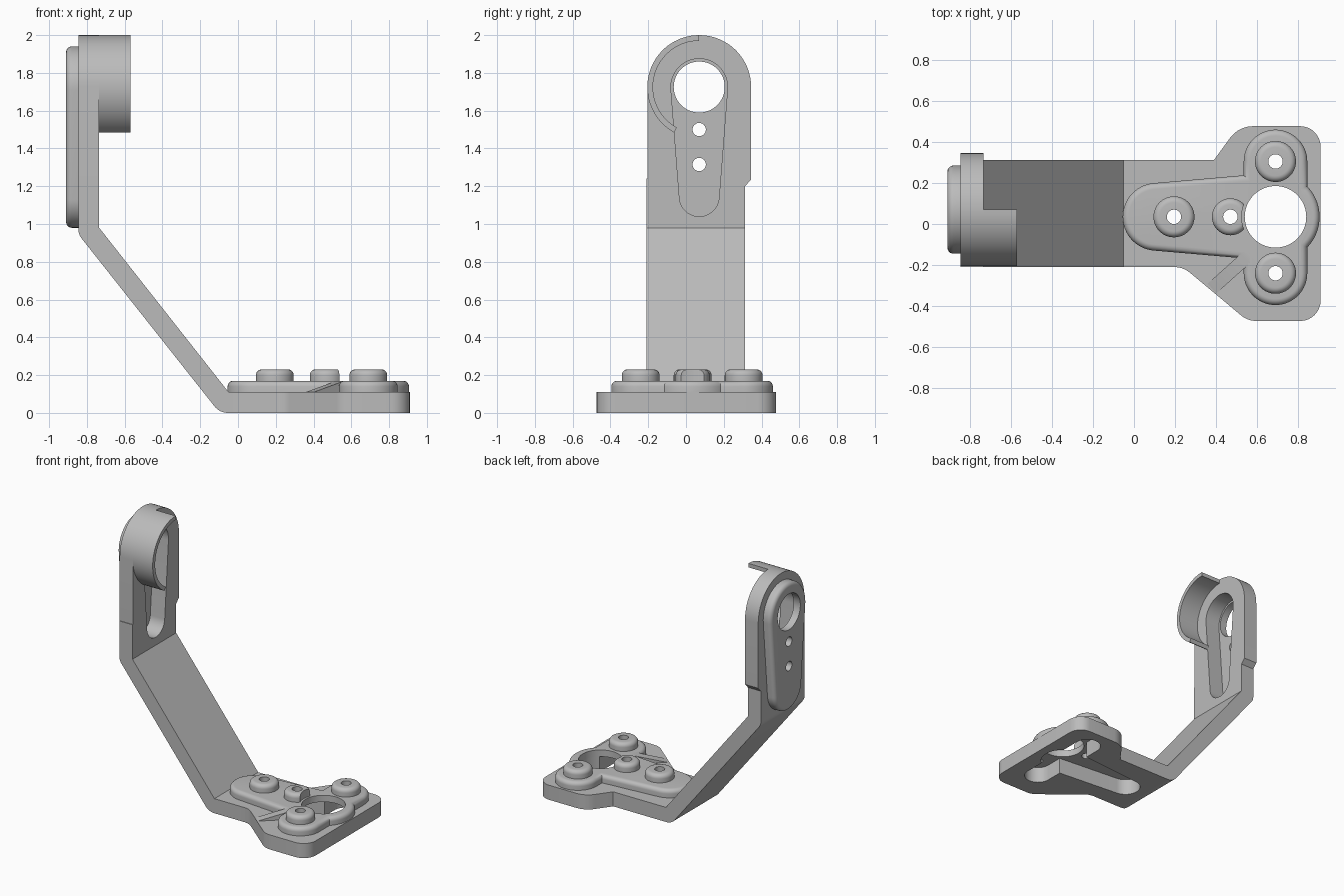
import bpy, bmesh
from math import pi, cos, sin, acos, atan2, tan, radians
from mathutils import Vector, Matrix

if "Cube" in bpy.data.objects:
    bpy.data.objects.remove(bpy.data.objects["Cube"])

grey = bpy.data.materials.new("plain grey")
grey.use_nodes = True
grey.diffuse_color = (0.5, 0.5, 0.5, 1)
grey.node_tree.nodes["Principled BSDF"].inputs["Base Color"].default_value = (0.5, 0.5, 0.5, 1)

# Frames mapping a 2D outline (u, v) and a depth w into the model
FLOOR = Matrix.Identity(4)
WALL = Matrix(((0, 0, 1, 0), (1, 0, 0, 0), (0, 1, 0, 0), (0, 0, 0, 1)))
SIDE = Matrix(((1, 0, 0, 0), (0, 0, 1, 0), (0, 1, 0, 0), (0, 0, 0, 1)))


def arc(c, r, a, b, n=32):
    return [(c[0] + r * cos(a + (b - a) * i / n), c[1] + r * sin(a + (b - a) * i / n))
            for i in range(n + 1)]


def round_outline(circles, grow=0.0):
    """Outline of one circle, or of two circles joined by tangents."""
    c1, r1 = circles[0]
    if len(circles) == 1:
        return arc(c1, r1 + grow, 0, 2 * pi, 64)[:-1]
    c2, r2 = circles[1]
    d = Vector(c2) - Vector(c1)
    a, phi = atan2(d.y, d.x), acos((r1 - r2) / d.length)
    return (arc(c1, r1 + grow, a + phi, a + 2 * pi - phi)
            + arc(c2, r2 + grow, a - phi, a + phi))


def fillet(corners, n=8):
    """Polygon from (u, v, radius) corners."""
    out = []
    for i, (u, v, r) in enumerate(corners):
        p = Vector((u, v))
        if r == 0:
            out.append((u, v))
            continue
        e = (Vector(corners[i - 1][:2]) - p).normalized()
        f = (Vector(corners[(i + 1) % len(corners)][:2]) - p).normalized()
        half = e.angle(f) / 2
        c = p + (e + f).normalized() * r / sin(half)
        s, t = p + e * r / tan(half) - c, p + f * r / tan(half) - c
        a = atan2(s.y, s.x)
        sweep = (atan2(t.y, t.x) - a + pi) % (2 * pi) - pi
        out += arc(c, r, a, a + sweep, n)
    return out


def loft(name, layers, frame):
    """Solid through (outline, w) layers."""
    bm = bmesh.new()
    rings = [[bm.verts.new(frame @ Vector((u, v, w))) for u, v in pts] for pts, w in layers]
    for lo, hi in zip(rings, rings[1:]):
        for i in range(len(lo)):
            bm.faces.new((lo[i - 1], lo[i], hi[i], hi[i - 1]))
    bm.faces.new(rings[0])
    bm.faces.new(rings[-1])
    bmesh.ops.recalc_face_normals(bm, faces=bm.faces)
    mesh = bpy.data.meshes.new(name)
    bm.to_mesh(mesh)
    bm.free()
    mesh.materials.append(grey)
    ob = bpy.data.objects.new(name, mesh)
    bpy.context.collection.objects.link(ob)
    return ob


def prism(name, pts, w0, w1, frame=FLOOR):
    return loft(name, [(pts, w0), (pts, w1)], frame)


def pad(name, circles, w0, w1, frame=FLOOR, r=0.03):
    """Raised round shape with a rounded rim at w1."""
    s = 1 if w1 > w0 else -1
    layers = [(round_outline(circles), w0)]
    for i in range(7):
        a = i / 6 * pi / 2
        layers.append((round_outline(circles, r * cos(a) - r), w1 - s * r * (1 - sin(a))))
    return loft(name, layers, frame)


def boolean(ob, others, operation="DIFFERENCE"):
    bpy.context.view_layer.objects.active = ob
    for other in others:
        m = ob.modifiers.new("bool", "BOOLEAN")
        m.operation, m.solver, m.object = operation, "EXACT", other
        bpy.ops.object.modifier_apply(modifier=m.name)


# Base: hole, fixing points and embossed outlines
HOLE = (0.69, 0.035)
BOLTS = [(0.69, 0.305), (0.69, -0.24), (0.195, 0.035), (0.47, 0.035)]
TAIL = (0.11, 0.035)

base = prism("base_plate", fillet([
    (-0.05, -0.21, 0), (0.24, -0.21, 0.12), (0.555, -0.473, 0.12), (0.91, -0.473, 0.1),
    (0.91, 0.477, 0.1), (0.51, 0.477, 0.14), (0.39, 0.312, 0), (-0.05, 0.312, 0)]), 0, 0.11)
raised = pad("base_raised_web", [(TAIL, 0.165), (HOLE, 0.215)], 0.11, 0.17)
cross = pad("cross_web", [(BOLTS[0], 0.155), (BOLTS[1], 0.155)], 0.11, 0.17)
boolean(raised, [cross], "UNION")

bore = prism("bore_cutter", round_outline([(HOLE, 0.15)]), -0.1, 0.4)
clearance = prism("clearance_cutter", round_outline([(HOLE, 0.165)]), 0.1, 0.4)
tail_recess = prism("tail_recess_cutter", round_outline([(TAIL, 0.105), (HOLE, 0.155)]), -0.1, 0.12)
cross_recess = prism("cross_recess_cutter",
                     round_outline([(BOLTS[0], 0.095), (BOLTS[1], 0.095)]), -0.1, 0.12)
drills = [prism("drill_cutter", round_outline([(c, 0.035)]), -0.1, 0.4) for c in BOLTS]
boolean(base, [tail_recess, cross_recess])
boolean(raised, [tail_recess, cross_recess, bore] + drills)

# Fixing pads on the base
for i, (c, drill) in enumerate(zip(BOLTS, drills)):
    boss = pad(f"fixing_pad_{i + 1}", [(c, 0.09 if i == 3 else 0.1)], 0.17, 0.23)
    boolean(boss, [drill] + ([clearance] if i == 3 else []))

# Sloping rib beside the web
rib = prism("sloping_rib", [(0, 0.11), (0.25, 0.11), (0.25, 0.17), (0.22, 0.17)], -0.032, 0.032, SIDE)
rib.data.transform(Matrix.Translation((0.38, -0.315, 0)) @ Matrix.Rotation(radians(42), 4, "Z"))

# Slanted arm between the base and the upright
prism("slanted_arm", fillet([
    (-0.05, 0, 0), (-0.05, 0.11, 0), (-0.735, 0.98, 0), (-0.845, 0.98, 0),
    (-0.845, 0.945, 0.08), (-0.097, 0, 0.09)]), -0.21, 0.312, SIDE)

# Upright plate with its embossed cover
EYE, FOOT = (0.07, 1.725), (0.07, 1.145)
upright = prism("upright_plate", [(-0.21, 0.98), (0.312, 0.98), (0.312, 1.2), (0.345, 1.235)]
                + arc(EYE, 0.275, 0, pi) + [(-0.205, 1.24), (-0.21, 1.24)], -0.845, -0.735, WALL)
cover = pad("upright_cover", [(EYE, 0.215), (FOOT, 0.165)], -0.845, -0.91, WALL)
recess = prism("upright_recess_cutter", round_outline([(EYE, 0.15), (FOOT, 0.105)]), -0.855, -0.6, WALL)
bores = [prism("cover_bore_cutter", round_outline([((0.07, z), r)]), -1.1, -0.5, WALL)
         for z, r in ((1.725, 0.135), (1.5, 0.035), (1.315, 0.035))]
boolean(upright, [recess])
boolean(cover, [recess] + bores)

# Curved guard around the eye
prism("curved_guard", arc(EYE, 0.275, pi / 2, radians(241)) + arc(EYE, 0.245, radians(241), pi / 2),
      -0.735, -0.57, WALL)

# Remove cutters, then smooth the curved faces
for ob in list(bpy.context.collection.objects):
    if ob.name.split(".")[0].endswith("_cutter") or ob == cross:
        bpy.data.objects.remove(ob)
bpy.ops.object.select_all(action="DESELECT")
for ob in bpy.context.collection.objects:
    if ob.type == "MESH":
        ob.select_set(True)
        bpy.context.view_layer.objects.active = ob
bpy.ops.object.shade_smooth_by_angle(angle=radians(30))
